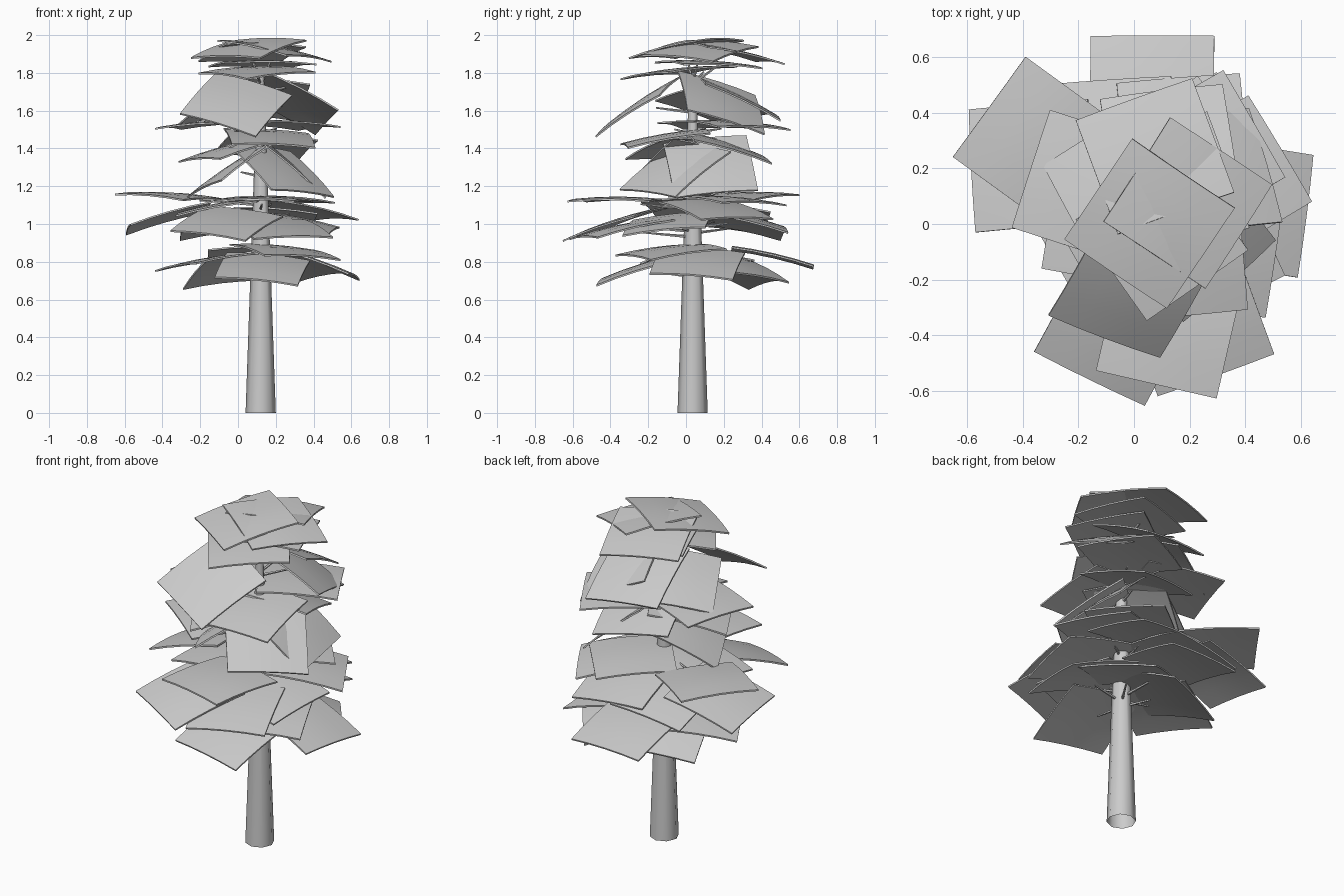
import bpy, bmesh, math
from mathutils import Matrix, Vector

if "Cube" in bpy.data.objects:
    bpy.data.objects.remove(bpy.data.objects["Cube"])

AXIS = Vector((0.12, 0.035, 0))


def finish(bm, name):
    bmesh.ops.recalc_face_normals(bm, faces=bm.faces)
    mesh = bpy.data.meshes.new(name)
    bm.to_mesh(mesh)
    bm.free()
    obj = bpy.data.objects.new(name, mesh)
    bpy.context.collection.objects.link(obj)
    bpy.ops.object.select_all(action='DESELECT')
    bpy.context.view_layer.objects.active = obj
    obj.select_set(True)
    bpy.ops.object.shade_smooth_by_angle(angle=math.radians(50))
    return obj


def tube(bm, start, end, r1, r2, sides, caps=True):
    d = end - start
    m = Matrix.Translation((start + end) / 2) @ d.to_track_quat('Z', 'Y').to_matrix().to_4x4()
    bmesh.ops.create_cone(bm, cap_ends=caps, segments=sides, radius1=r1,
                          radius2=r2, depth=d.length, matrix=m)


def slab(bm, x, y, z, yaw, droop, az=None, size=0.445, thick=0.009, bulge=0.022):
    # gently domed square plate, turned by yaw and drooping away from the trunk
    az = math.atan2(y - AXIS.y, x - AXIS.x) if az is None else math.radians(az)
    m = (Matrix.Translation((x, y, z)) @ Matrix.Rotation(az, 4, 'Z')
         @ Matrix.Rotation(math.radians(droop), 4, 'Y')
         @ Matrix.Rotation(math.radians(yaw) - az, 4, 'Z'))
    for side in (-0.5, 0.5):
        grid = bmesh.ops.create_grid(bm, x_segments=4, y_segments=4, size=size / 2)
        for v in grid['verts']:
            u, w = v.co.x / size * 2, v.co.y / size * 2
            v.co.z = bulge * (0.5 - (u * u + w * w) / 2) + side * thick
            v.co = m @ v.co
        if side < 0:
            lower = grid['verts']
    rim = [e for e in bm.edges if e.is_boundary and (set(e.verts) & (set(lower) | set(grid['verts'])))]
    bmesh.ops.bridge_loops(bm, edges=rim)


def tier(name, plates):
    leaves, twigs = bmesh.new(), bmesh.new()
    for p in plates:
        slab(leaves, *p)
        root = Vector((AXIS.x, AXIS.y, min(p[2] - 0.05, 1.74)))
        tip = root.lerp(Vector((p[0], p[1], p[2] - 0.015)), 0.7)
        tube(twigs, root, tip, 0.009, 0.005, 5)
    finish(leaves, name + "_foliage")
    finish(twigs, name + "_branches")


# Tapered trunk
bm = bmesh.new()
tube(bm, AXIS.copy(), AXIS + Vector((0, 0, 1.78)), 0.08, 0.018, 8, caps=False)
finish(bm, "trunk")

# Foliage tiers, bottom to top: x, y, z, yaw, droop (and droop direction)
tier("lowest_tier", [
    (0.065, 0.46, 0.83, 0, 13), (0.41, 0.06, 0.80, -8, 19),
    (0.13, -0.24, 0.77, -8, 18, -80), (-0.14, 0.06, 0.81, 30, 9),
    (-0.02, 0.22, 0.77, 20, 22), (0.25, -0.08, 0.86, 25, 8),
    (0.25, 0.25, 0.79, 35, 18)])
tier("wide_tier", [
    (-0.34, 0.29, 1.15, 54, -4), (-0.37, 0.21, 1.04, 4, 17),
    (0.34, 0.16, 1.08, 31, 12), (0.29, -0.09, 1.01, -8, 12),
    (-0.06, -0.37, 1.01, -27, 18, -95), (0.13, -0.36, 1.13, -13, 0),
    (0.22, -0.34, 0.98, 20, 12), (0.18, 0.31, 1.03, 5, 14),
    (-0.08, 0.30, 1.00, 3, 14), (-0.08, 0.02, 1.10, -10, 10),
    (0.20, 0.22, 1.13, 40, 4)])
tier("middle_tier", [
    (-0.16, 0.13, 1.53, -18, 4), (-0.02, -0.02, 1.40, 30, 14),
    (-0.03, 0.02, 1.30, 30, 33), (0.23, -0.06, 1.29, 40, 33),
    (0.28, 0.13, 1.31, 8, 41, 0), (0.17, -0.11, 1.46, 5, 10),
    (0.15, 0.20, 1.42, 15, 18), (0.24, 0.25, 1.53, 30, 4)])
tier("upper_tier", [
    (-0.01, -0.24, 1.64, -25, 34, -86), (0.28, 0.19, 1.65, 12, 33),
    (0.10, -0.04, 1.81, 35, 6), (0.13, 0.28, 1.67, 8, 26),
    (-0.04, 0.14, 1.63, 30, 20), (0.13, 0.12, 1.85, 20, 3)])
tier("crown", [
    (0.055, 0.0, 1.935, -34, 12, -124), (0.195, 0.075, 1.925, -33, 11, -10),
    (0.075, 0.245, 1.91, 20, 12, 100)])
